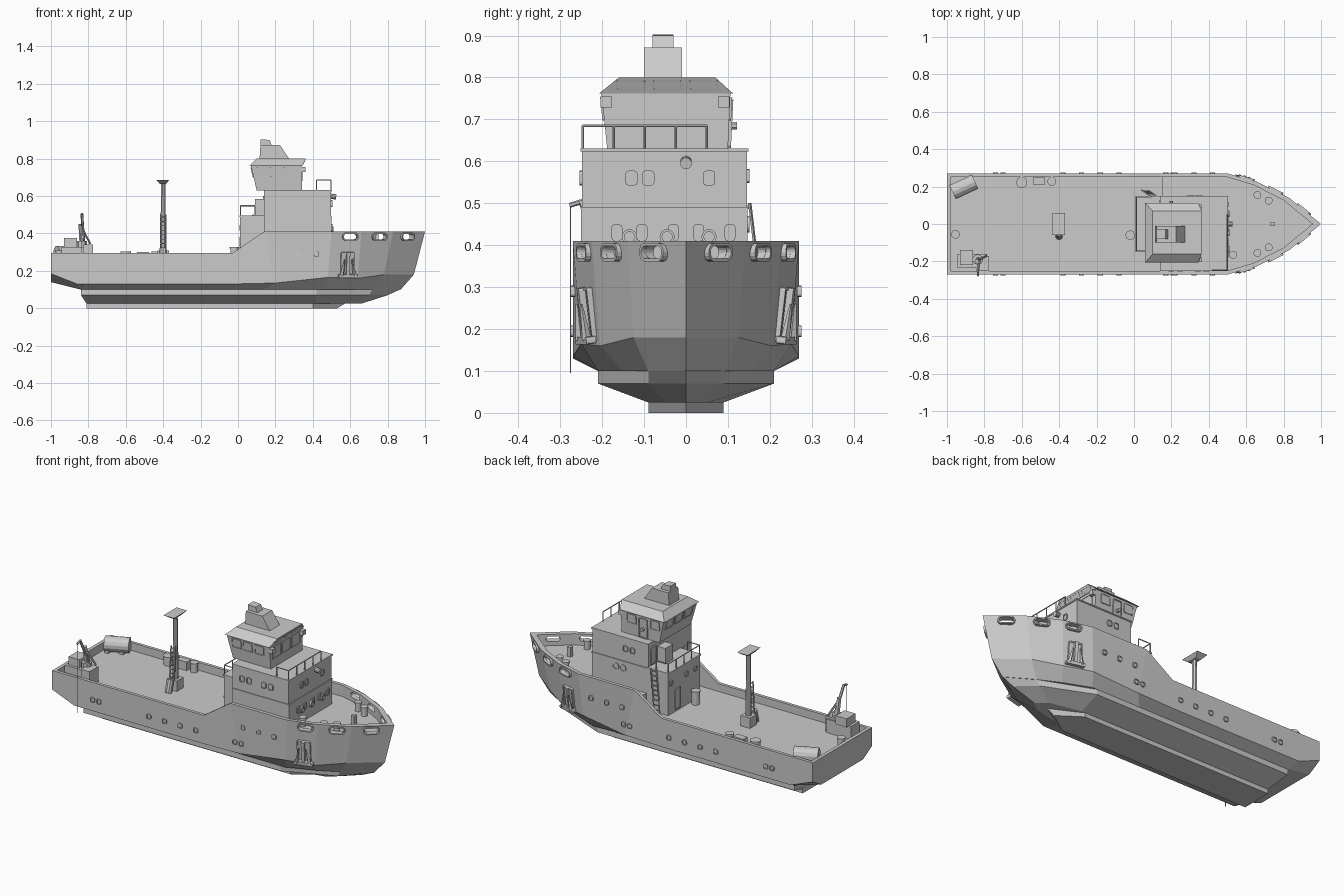
import bpy, bmesh, math
from mathutils import Vector, Matrix

if "Cube" in bpy.data.objects:
    bpy.data.objects.remove(bpy.data.objects["Cube"])

# ---------- helpers ----------
def mesh(name, verts, faces):
    bm = bmesh.new()
    vs = [bm.verts.new(v) for v in verts]
    for f in faces:
        bm.faces.new([vs[i] for i in f])
    bmesh.ops.recalc_face_normals(bm, faces=bm.faces)
    me = bpy.data.meshes.new(name)
    bm.to_mesh(me); bm.free()
    ob = bpy.data.objects.new(name, me)
    bpy.context.collection.objects.link(ob)
    return ob

def frustum(name, b0, z0, b1, z1):
    v = [(b[i], b[j], z) for b, z in ((b0, z0), (b1, z1)) for i, j in ((0, 2), (1, 2), (1, 3), (0, 3))]
    return mesh(name, v, [(3, 2, 1, 0), (4, 5, 6, 7)] + [(i, (i+1) % 4, (i+1) % 4+4, i+4) for i in range(4)])

def box(name, x0, x1, y0, y1, z0, z1):
    return frustum(name, (x0, x1, y0, y1), z0, (x0, x1, y0, y1), z1)

def rod(name, a, b, r, n=8, r2=None):
    a, b = Vector(a), Vector(b)
    q = (b-a).to_track_quat('Z', 'Y')
    v = [p + q @ Vector((s*math.cos(t), s*math.sin(t), 0)) for p, s in ((a, r), (b, r2 or r))
         for t in [2*math.pi*(i+.5)/n for i in range(n)]]
    return mesh(name, v, [range(n), range(n, 2*n)] + [(i, (i+1) % n, (i+1) % n+n, i+n) for i in range(n)])

def prism_y(name, prof, y0, y1):
    n = len(prof)
    v = [(x, y, z) for y in (y0, y1) for x, z in prof]
    return mesh(name, v, [range(n), range(n, 2*n)] + [(i, (i+1) % n, (i+1) % n+n, i+n) for i in range(n)])

def loft(name, levels):
    """Skin mirrored half outlines (stern to bow point) stacked from top to bottom."""
    verts, faces, n = [], [], len(levels[0])
    m = 2*n - 1
    for lv in levels:
        verts += lv + [(x, -y, z) for x, y, z in lv[-2::-1]]
    for k in range(len(levels)-1):
        a = k*m
        faces += [(a+i, a+(i+1) % m, a+m+(i+1) % m, a+m+i) for i in range(m)]
    for a in (0, (len(levels)-1)*m):
        faces += [(a+i, a+i+1, a+m-2-i, a+m-1-i) for i in range(n-2)]
        faces.append((a+n-2, a+n-1, a+n))
    return mesh(name, verts, faces)

def panel(name, c, normal, w, h, r=.008, t=.005, fr=.005, mode='window'):
    """Rounded frame with recessed pane; 'ring' is open, 'solid' is a plain block."""
    nrm = Vector(normal).normalized()
    u = Vector((0, 0, 1)).cross(nrm).normalized()
    up = nrm.cross(u)
    seg = 4 if r > .012 else 2
    def ring(ins, d):
        rr, out = max(r-ins, .001), []
        for k, (sx, sy) in enumerate(((1, 1), (-1, 1), (-1, -1), (1, -1))):
            for i in range(seg+1):
                a = math.pi/2*(k + i/seg)
                out.append(Vector(c) + u*(sx*(w/2-ins-rr)+rr*math.cos(a))
                           + up*(sy*(h/2-ins-rr)+rr*math.sin(a)) + nrm*d)
        return out
    n = 4*(seg+1)
    ls = [ring(0, -t), ring(0, t)]
    if mode != 'solid':
        ls += [ring(fr, t), ring(fr, -t if mode == 'ring' else t*.3)]
    faces = [(k*n+i, k*n+(i+1) % n, (k+1)*n+(i+1) % n, (k+1)*n+i) for k in range(len(ls)-1) for i in range(n)]
    if mode == 'ring':
        faces += [(3*n+i, 3*n+(i+1) % n, (i+1) % n, i) for i in range(n)]
    else:
        faces += [range(n), range((len(ls)-1)*n, len(ls)*n)]
    return mesh(name, [p for l in ls for p in l], faces)

def cut(ob, cutter):
    m = ob.modifiers.new('cut', 'BOOLEAN')
    m.operation, m.solver, m.object = 'DIFFERENCE', 'EXACT', cutter
    bpy.context.view_layer.objects.active = ob
    bpy.ops.object.modifier_apply(modifier=m.name)
    bpy.data.objects.remove(cutter)

def railing(name, pts, h, r=.003):
    for i, p in enumerate(pts):
        top = Vector(p) + Vector((0, 0, h))
        rod(name+'_post', p, top, r, 6)
        if i:
            prev = Vector(pts[i-1]) + Vector((0, 0, h))
            rod(name+'_bar', prev, top, r, 6)

def ladder(name, a, b, side, rungs):
    a, b, s = Vector(a), Vector(b), Vector(side)
    for k in (-1, 1):
        rod(name+'_rail', a+s*k, b+s*k, .004, 4)
    for i in range(rungs):
        p = a.lerp(b, (i+.5)/rungs)
        rod(name+'_rung', p-s, p+s, .003, 4)

# ---------- hull ----------
sheer = [(-1, .27, .295), (-.84, .27, .295), (-.03, .27, .295), (.14, .27, .41),
         (.5, .27, .41), (.66, .225, .41), (.83, .14, .41), (1, 0, .41)]
chine = [(-1, .27, .185), (-.86, .27, .13), (-.03, .27, .13), (.2, .27, .135),
         (.48, .25, .165), (.64, .205, .16), (.78, .125, .18), (.94, 0, .18)]
bilge = [(-1, .19, .14), (-.84, .21, .1), (-.03, .21, .1), (.14, .21, .1),
         (.45, .21, .1), (.6, .15, .1), (.72, .09, .1), (.87, 0, .1)]
hull = loft('hull', [sheer, chine, bilge])
cut(hull, box('aft_well_cutter', -.98, .15, -.252, .252, .25, .6))
fore = [(.13, .252), (.5, .25), (.64, .208), (.8, .126), (.955, 0)]
cut(hull, loft('fore_well_cutter', [[(x, y, z) for x, y in fore] for z in (.6, .345)]))

# underbody and keel plate
loft('underbody', [[(x, y, z) for x, y in pl] for z, pl in (
    (.102, [(-.84, .21), (.42, .21), (.72, .09), (.87, 0)]),
    (.07, [(-.84, .21), (.42, .21), (.70, .09), (.80, 0)]),
    (.025, [(-.81, .09), (.42, .09), (.6, .05), (.66, 0)]))])
loft('keel_plate', [[(x, y, z) for x, y in ((-.81, .09), (.4, .09), (e, 0))] for z, e in ((.03, .58), (0, .53))])

# mooring holes through the bow bulwark
for s in (-1, 1):
    for x, y, nx, ny in ((.6, .239, .045, .16), (.755, .174, .085, .17), (.905, .074, .14, .17)):
        nrm = (nx, s*ny, 0)
        cut(hull, panel('hole_cutter', (x, s*y, .383), nrm, .075, .03, .0149, .05, mode='solid'))
        panel('mooring_ring', (x, s*y, .383), nrm, .09, .044, .021, .012, .007, 'ring')

# portholes and anchors on both sides
for s in (-1, 1):
    for x in (-.74, -.7, -.38, -.28, -.18, -.08, .17, .21):
        panel('hull_porthole', (x, s*.271, .195), (0, s, 0), .028, .028)
    for x in (.22, .32, .42):
        panel('hull_porthole', (x, s*.27, .29), (0, s, 0), .026, .028)
    nrm = Vector((.25, s*.96, -.12))
    c = Vector((.585, s*.232, .235))
    panel('anchor_pocket', c, nrm, .075, .13, .006, .008, .007)
    panel('anchor_shank', c+nrm*.012, nrm, .018, .13, .004, .008, mode='solid')
    panel('anchor_crown', c+nrm*.014+Vector((0, -s*.006, -.06)), nrm, .105, .018, .005, .012, mode='solid')
    u = Vector((0, 0, 1)).cross(nrm).normalized()
    for k in (-1, 1):
        b = c + nrm*.02 - Vector((0, s*.006, .058))
        rod('anchor_fluke', b+u*k*.035, b+u*k*.02+Vector((0, s*.01, .085)), .011, 4, .003)

# ---------- deckhouse ----------
box('house_lower', .14, .5, -.25, .147, .26, .488)
box('house_ledge', .138, .502, -.252, .149, .486, .491)
box('house_upper', .14, .498, -.248, .145, .49, .626)
box('house_roof', .138, .502, -.252, .149, .624, .631)
box('aft_house', .012, .145, -.147, .147, .245, .49)
box('aft_house_roof', .008, .145, -.15, .15, .488, .496)
box('exhaust_trunk', .09, .145, -.01, .06, .49, .585)
railing('aft_rail', [(.09, -.143, .495), (.013, -.143, .495), (.013, -.07, .495), (.013, 0, .495),
                     (.013, .07, .495), (.013, .143, .495), (.09, .143, .495)], .053)
railing('roof_rail', [(.42, -.246, .63)] + [(.496, -.246+.074*i, .63) for i in range(5)], .055)
ladder('side_ladder', (.06, .18, .27), (.1, .152, .5), (.018, 0, 0), 9)
for y in (-.13, -.09, .055):
    panel('front_window', (.499, y, .56), (1, 0, 0), .029, .036)
for y in (-.165, -.105, -.03, .03, .105):
    panel('front_lower_window', (.5, y, .43), (1, 0, 0), .026, .04)
for y in (-.135, -.045, .055):
    panel('front_vent', (.502, y, .42), (1, 0, 0), .036, .036, .0179, .008, .006)
for x in (.2, .245, .34, .385):
    panel('side_window', (x, -.249, .56), (0, -1, 0), .03, .036)
for x in (.24, .285):
    panel('side_window', (x, .146, .565), (0, 1, 0), .03, .034)
    panel('round_porthole', (x+.06, .147, .45), (0, 1, 0), .04, .04, .0199)
panel('aft_door', (.012, .06, .32), (-1, 0, 0), .05, .12)
panel('aft_upper_door', (.139, .1, .55), (-1, 0, 0), .05, .1)
for y in (-.1, -.02, .12):
    panel('aft_window', (.012, y, .43), (-1, 0, 0), .028, .03)
rod('front_lamp', (.49, 0, .6), (.525, 0, .595), .014, 10)

# ---------- wheelhouse ----------
frustum('wheelhouse', (.1, .342, -.188, .1), .63, (.068, .342, -.202, .106), .765)
frustum('wheelhouse_roof', (.06, .345, -.207, .112), .762, (.1, .362, -.16, .07), .8)
for y in (-.132, -.045, .042):
    panel('visor_window', (.352, y, .782), (.87, 0, -.45), .07, .026, .004, .003, .004)
for y in (-.135, -.048, .04):
    panel('wheelhouse_front_window', (.342, y, .715), (1, 0, 0), .078, .07, .004, .003)
for x in (.13, .2, .275):
    panel('wheelhouse_side_window', (x, -.198, .725), (0, -1, -.1), .06, .055, .005, .004)
for x in (.125, .275):
    panel('wheelhouse_side_window', (x, .105, .725), (0, 1, -.05), .06, .055, .005, .004)
for y in (-.13, -.045, .04):
    panel('wheelhouse_aft_window', (.077, y, .727), (-1, 0, -.23), .07, .055, .005, .004)
panel('wheelhouse_door', (.2, .104, .69), (0, 1, -.05), .055, .115, .006, .006)
rod('door_lamp', (.2, .105, .685), (.2, .122, .685), .01, 8)
for y in (-.19, .09):
    box('corner_lamp', .335, .362, y-.014, y+.014, .728, .754)
prism_y('funnel', [(.115, .798), (.12, .872), (.225, .872), (.275, .798)], -.1, -.01)
prism_y('funnel_cap', [(.12, .87), (.12, .903), (.168, .9), (.182, .87)], -.08, -.03)

# ---------- mast ----------
box('mast_base', -.43, -.37, -.03, .03, .25, .31)
rod('mast', (-.4, 0, .3), (-.4, 0, .67), .017, 8, .012)
frustum('mast_head', (-.418, -.385, -.03, .03), .665, (-.435, -.368, -.06, .06), .685)
ladder('mast_ladder', (-.4, -.032, .31), (-.4, -.02, .5), (.014, 0, 0), 8)
rod('mast_winch', (-.4, -.065, .25), (-.4, -.045, .32), .02, 10)

# ---------- stern crane ----------
box('crane_base', -.945, -.785, -.235, -.16, .25, .328)
box('crane_cabinet', -.93, -.86, -.22, -.14, .325, .375)
rod('crane_turntable', (-.835, -.19, .32), (-.835, -.19, .36), .028, 10)
rod('crane_post', (-.835, -.19, .35), (-.84, -.2, .45), .013, 6)
rod('crane_boom', (-.825, -.185, .36), (-.835, -.25, .505), .008, 6)
rod('crane_jib', (-.835, -.245, .505), (-.835, -.278, .495), .006, 6)
rod('crane_brace', (-.79, -.17, .345), (-.84, -.2, .44), .006, 6)
rod('crane_wire', (-.835, -.275, .495), (-.835, -.275, .095), .0018, 4)
box('crane_step', -.83, -.775, -.25, -.17, .25, .34)

# ---------- deck gear ----------
d = Vector((.06, .028, 0))
c = Vector((-.91, .198, .292))
rod('deck_tank', c-d, c+d, .042, 14)
for k in (-.6, .6):
    box('tank_cradle', *[v for i, w in ((0, .012), (1, .035)) for v in (c[i]+d[i]*k-w, c[i]+d[i]*k+w)], .248, .285)
for x, y, r, h in ((-.955, -.055, .02, .05), (-.6, .222, .026, .045), (-.44, .228, .02, .045), (-.02, -.06, .022, .07)):
    rod('deck_vent', (x, y, .248), (x, y, .25+h), r, 12)
    rod('deck_vent_lid', (x, y, .25+h), (x, y, .258+h), r*1.15, 12)
box('deck_locker', -.54, -.475, .21, .248, .248, .3)
for x, y in ((.66, .155), (.72, .125), (.66, -.155), (.72, -.125), (.53, -.165)):
    rod('bollard', (x, y, .343), (x, y, .39), .017, 12)
    rod('bollard_cap', (x, y, .388), (x, y, .397), .021, 12)
box('bow_post', .73, .752, -.012, .012, .343, .4)
